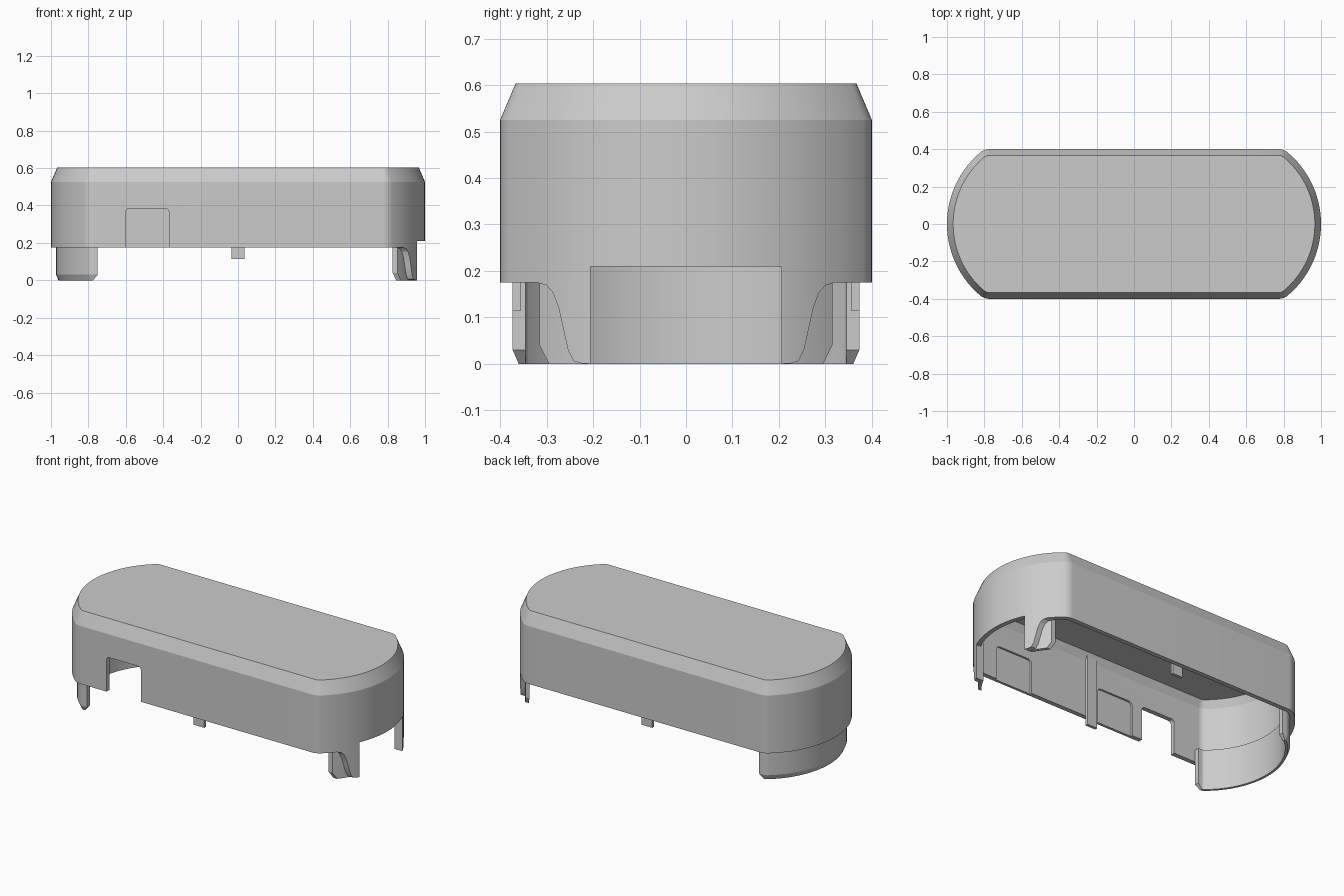
import bpy, bmesh, math

cube = bpy.data.objects.get("Cube")
if cube:
    bpy.data.objects.remove(cube, do_unlink=True)

grey = bpy.data.materials.new("light grey plastic")
grey.use_nodes = True
COLOUR = (0.6, 0.6, 0.6, 1)
grey.diffuse_color = COLOUR
grey.node_tree.nodes["Principled BSDF"].inputs["Base Color"].default_value = COLOUR

END_R, CORNER_R, HALF_Y = 0.5, 0.08, 0.4
WALL = 0.028


def outline(d):
    """Plan of the case, moved inward by d: bowed ends, rounded corners, straight sides."""
    cx, cy = END_R, HALF_Y - CORNER_R
    fx = math.sqrt((END_R - CORNER_R) ** 2 - cy ** 2)
    a = math.atan2(cy, fx)
    quarter = []
    for i in range(15):
        t = a * i / 14
        quarter.append((cx + (END_R - d) * math.cos(t), (END_R - d) * math.sin(t)))
    for i in range(1, 9):
        t = a + (math.pi / 2 - a) * i / 8
        quarter.append((cx + fx + (CORNER_R - d) * math.cos(t), cy + (CORNER_R - d) * math.sin(t)))
    half = quarter + [(-x, y) for x, y in reversed(quarter)]
    return half + [(x, -y) for x, y in reversed(half[1:-1])]


def finish(name, bm):
    bmesh.ops.recalc_face_normals(bm, faces=bm.faces)
    mesh = bpy.data.meshes.new(name)
    bm.to_mesh(mesh)
    bm.free()
    mesh.materials.append(grey)
    obj = bpy.data.objects.new(name, mesh)
    bpy.context.collection.objects.link(obj)
    return obj


def loft(name, levels, closed):
    """Skin stacked outlines given as (inset, z); closed makes a hollow band."""
    bm = bmesh.new()
    rings = [[bm.verts.new((x, y, z)) for x, y in outline(d)] for d, z in levels]
    pairs = list(zip(rings, rings[1:]))
    if closed:
        pairs.append((rings[-1], rings[0]))
    else:
        bm.faces.new(rings[0])
        bm.faces.new(rings[-1])
    for a, b in pairs:
        for i in range(len(a)):
            j = (i + 1) % len(a)
            bm.faces.new((a[i], a[j], b[j], b[i]))
    return finish(name, bm)


def prism(name, pts, axis, lo, hi):
    """Extrude a side profile (horizontal, z) along x or y."""
    bm = bmesh.new()
    place = (lambda p, t: (t, p[0], p[1])) if axis == "x" else (lambda p, t: (p[0], t, p[1]))
    a = [bm.verts.new(place(p, lo)) for p in pts]
    b = [bm.verts.new(place(p, hi)) for p in pts]
    bm.faces.new(a)
    bm.faces.new(b)
    for i in range(len(pts)):
        j = (i + 1) % len(pts)
        bm.faces.new((a[i], a[j], b[j], b[i]))
    return finish(name, bm)


def combine(obj, cutter, operation):
    mod = obj.modifiers.new("cut", "BOOLEAN")
    mod.operation, mod.object, mod.solver = operation, cutter, "EXACT"
    bpy.context.view_layer.objects.active = obj
    bpy.ops.object.modifier_apply(modifier=mod.name)
    bpy.data.objects.remove(cutter, do_unlink=True)


def arch(x0, x1, z0, z1, r):
    pts = [(x0, z0), (x1, z0)]
    for cx, start in ((x1 - r, 0), (x0 + r, 90)):
        for i in range(6):
            t = math.radians(start + 18 * i)
            pts.append((cx + r * math.cos(t), z1 - r + r * math.sin(t)))
    return pts


def box(x0, x1, z0, z1):
    return [(x0, z0), (x1, z0), (x1, z1), (x0, z1)]


# Hollow cover with a bevelled top edge
shell = loft("cover_shell", [(0.05, 0.57), (WALL, 0.525), (WALL, 0.175),
                             (0, 0.175), (0, 0.525), (0.033, 0.603)], False)

# Cable opening in the front, recess in the end, shallow pockets inside the front wall
combine(shell, prism("cable_cutter", arch(-0.6, -0.37, 0.1, 0.385, 0.02), "y", -0.5, -0.3), "DIFFERENCE")
combine(shell, prism("end_cutter", box(-0.205, 0.205, 0.1, 0.21), "x", 0.8, 1.1), "DIFFERENCE")
for x in (-0.3, 0.42):
    pocket = prism("pocket_cutter", arch(x, x + 0.25, 0.1, 0.385, 0.025), "y", -0.384, -0.36)
    combine(shell, pocket, "DIFFERENCE")

# Deep lip wrapping the right-hand end
lip = loft("end_lip", [(0.04, 0), (0.027, 0.03), (0.027, 0.25), (0.055, 0.25), (0.055, 0)], True)
side = [(-1.1, -0.1), (-0.775, -0.1), (-0.775, 0), (-0.75, 0.03), (-0.75, 0.3), (-1.1, 0.3)]
combine(lip, prism("lip_trim", side, "y", -0.5, 0.5), "INTERSECT")
parts = [shell, lip]

# Pair of flared clips at the other end, each an outer leg and a thin inner backing
flare = [(0.205, 0), (0.225, 0.001), (0.242, 0.006), (0.254, 0.03), (0.264, 0.075),
         (0.274, 0.12), (0.286, 0.153), (0.3, 0.169), (0.32, 0.175), (0.205, 0.175)]
backing = [(0.205, 0), (0.295, 0), (0.315, 0.04), (0.315, 0.24), (0.205, 0.24)]
for s, label in ((-1, "front"), (1, "back")):
    for kind, pts, d0, d1, top in (("clip_leg", flare, 0, WALL, 0.175),
                                   ("clip_backing", backing, WALL - 0.001, 0.046, 0.25)):
        band = loft(f"{label}_{kind}", [(d0, 0), (d0, top), (d1, top), (d1, 0)], True)
        trim = prism("clip_trim", [(s * y, z) for y, z in pts], "x", 0.6, 1.1)
        combine(band, trim, "INTERSECT")
        parts.append(band)
    # Central rib whose foot hangs below the wall as a tab
    parts.append(prism(f"{label}_rib", box(-0.035, 0.035, 0.115, 0.55), "y",
                       *sorted((s * 0.355, s * 0.373))))

# Smooth the curved walls while keeping the edges crisp
bpy.ops.object.select_all(action="DESELECT")
for obj in parts:
    obj.select_set(True)
bpy.context.view_layer.objects.active = shell
bpy.ops.object.shade_smooth_by_angle(angle=math.radians(20))
